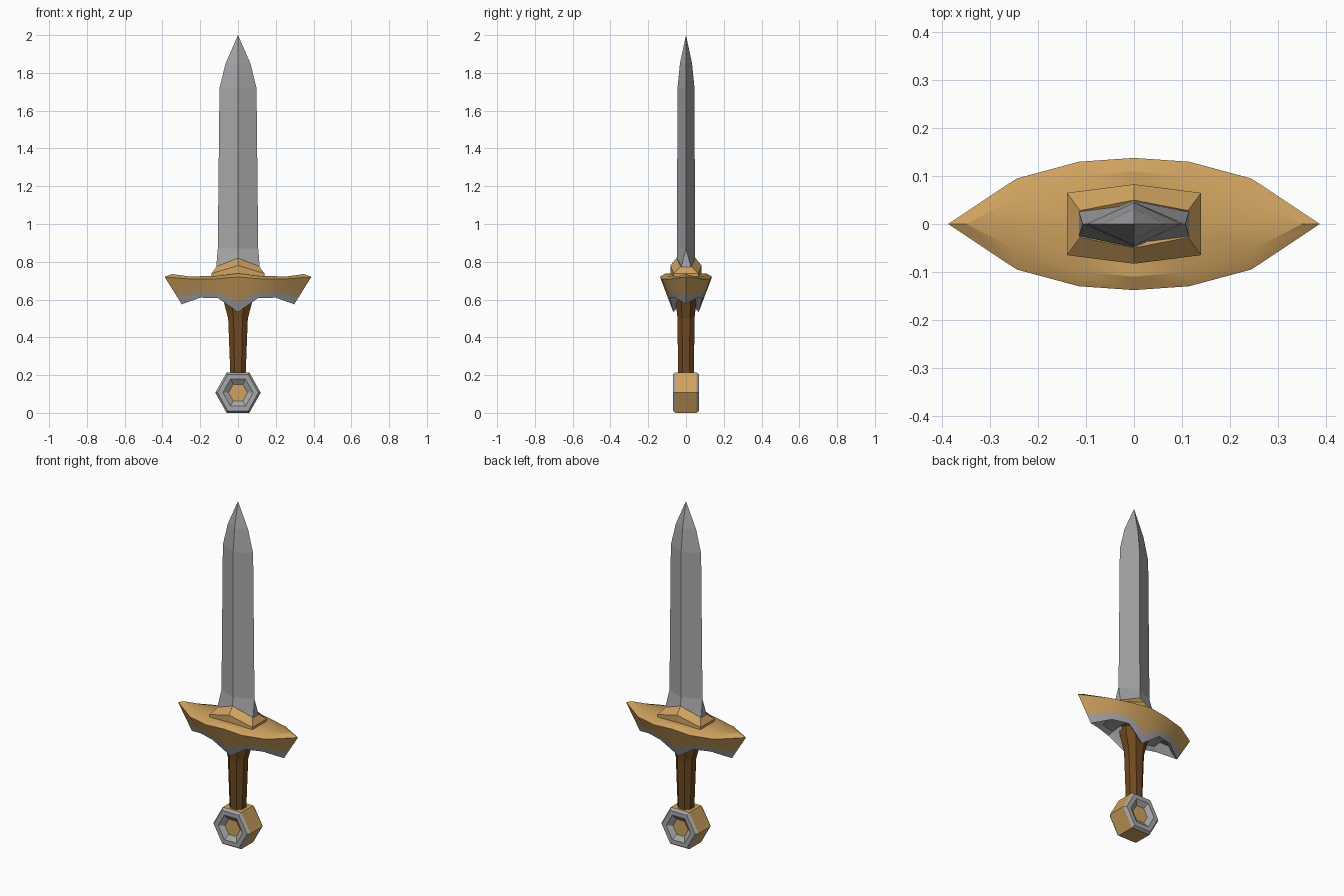
import bpy, bmesh, math

cube = bpy.data.objects.get("Cube")
if cube:
    bpy.data.objects.remove(cube)


def material(name, rgb):
    m = bpy.data.materials.new(name)
    m.use_nodes = True
    m.diffuse_color = (*rgb, 1)
    m.node_tree.nodes["Principled BSDF"].inputs["Base Color"].default_value = (*rgb, 1)
    return m


GOLD = material("gold", (0.62, 0.36, 0.115))
STEEL = material("steel", (0.39, 0.39, 0.40))
BLEND = material("tarnished gold", (0.48, 0.37, 0.24))
WOOD = material("brown grip", (0.16, 0.068, 0.014))


def mirrored(quadrant):
    """Turn points running from the +x end to the +y middle into a full loop."""
    half = quadrant + [(-x, y, z) for x, y, z in reversed(quadrant[:-1])]
    other = [(x, -y, z) for x, y, z in reversed(half)]
    if half[-1][1] == 0:
        other = other[1:]
    if half[0][1] == 0:
        other = other[:-1]
    return half + other


def loft(name, loops, mats, bands=None, smooth=False):
    """Skin a list of equal loops; bands gives the material slot of each strip."""
    bm = bmesh.new()
    rings = [[bm.verts.new(p) for p in loop] for loop in loops]
    n = len(rings[0])
    for k, (a, b) in enumerate(zip(rings, rings[1:])):
        for i in range(n):
            j = (i + 1) % n
            face = bm.faces.new((a[i], a[j], b[j], b[i]))
            face.material_index = bands[k] if bands else 0
    for ring in (rings[0], rings[-1]):
        if len({(round(v.co.x, 4), round(v.co.y, 4), round(v.co.z, 4)) for v in ring}) == n:
            bm.faces.new(ring)
    bmesh.ops.remove_doubles(bm, verts=bm.verts, dist=0.0004)
    bmesh.ops.recalc_face_normals(bm, faces=bm.faces)
    mesh = bpy.data.meshes.new(name)
    bm.to_mesh(mesh)
    bm.free()
    for m in mats:
        mesh.materials.append(m)
    obj = bpy.data.objects.new(name, mesh)
    bpy.context.collection.objects.link(obj)
    if smooth:
        bpy.ops.object.select_all(action="DESELECT")
        obj.select_set(True)
        bpy.context.view_layer.objects.active = obj
        bpy.ops.object.shade_smooth_by_angle(angle=math.radians(25))
    return obj


# Blade: ridged sections (half width, edge thickness, ridge depth, height)
sections = [(0.115, 0.03, 0.051, 0.74), (0.115, 0.025, 0.05, 0.775),
            (0.107, 0, 0.048, 0.87), (0.098, 0, 0.045, 1.72),
            (0.066, 0, 0.032, 1.85), (0, 0, 0, 2.0)]
loft("blade", [[(w, -e, z), (w, e, z), (0, d, z), (-w, e, z), (-w, -e, z), (0, -d, z)]
               for w, e, d, z in sections], [STEEL])

# Collar: peaked block around the root of the blade
loft("collar", [mirrored(q) for q in (
    [(0.14, 0.065, 0.71), (0, 0.083, 0.71)],
    [(0.14, 0.065, 0.738), (0, 0.083, 0.78)],
    [(0.113, 0.028, 0.775), (0, 0.05, 0.82)],
    [(0.10, 0.01, 0.76), (0, 0.02, 0.80)])], [GOLD])

# Guard: pointed oval with a bevelled top and a scalloped lower edge
rim = [(0.388, 0, 0.72), (0.245, 0.095, 0.708), (0.115, 0.13, 0.71), (0, 0.138, 0.72)]
top = [(0.35, 0, 0.735), (0.255, 0.05, 0.722), (0.11, 0.10, 0.726), (0, 0.11, 0.738)]
hem = [(0.298, 0, 0.575), (0.20, 0.058, 0.61), (0.105, 0.085, 0.607), (0, 0.067, 0.533)]


def between(a, b, t):
    return [tuple(u + (v - u) * t for u, v in zip(p, q)) for p, q in zip(a, b)]


spine = [(x, 0, z) for x, y, z in top]
inner = [(x * 0.9, y * 0.75, z + 0.02) for x, y, z in hem]
roof = [(x, 0, 0.63) for x, y, z in inner]
loft("guard", [mirrored(q) for q in (
    spine, top, rim, between(hem, rim, 0.36), between(hem, rim, 0.22), hem, inner)]
    + [[(x, 0, 0.635) for x, y, z in mirrored(inner)]],
    [GOLD, BLEND, STEEL], [0, 0, 0, 1, 2, 2, 2], smooth=True)

# Grip: eight-sided handle flaring into the guard (half width, half depth, height)
grip = [(0.04, 0.042, 0.19), (0.052, 0.045, 0.50), (0.076, 0.055, 0.59), (0.08, 0.06, 0.64)]
loft("grip", [mirrored([(w, d * 0.45, z), (w * 0.45, d, z), (0, d, z)]) for w, d, z in grip],
     [WOOD])

# Pommel: hexagonal drum with bevelled rims and a recessed gold disc on each face
profile = [(0.05, 0.05), (0.08, 0.07), (0.108, 0.07), (0.12, 0.055)]
profile = [(r, -y) for r, y in profile] + profile[::-1]


def hexagon(r, y):
    return [(r * math.cos(i * math.pi / 3), y, 0.107 + 1.03 * r * math.sin(i * math.pi / 3))
            for i in range(6)]


loft("pommel", [hexagon(r, y) for r, y in profile], [GOLD, STEEL], [1, 1, 1, 0, 1, 1, 1])
